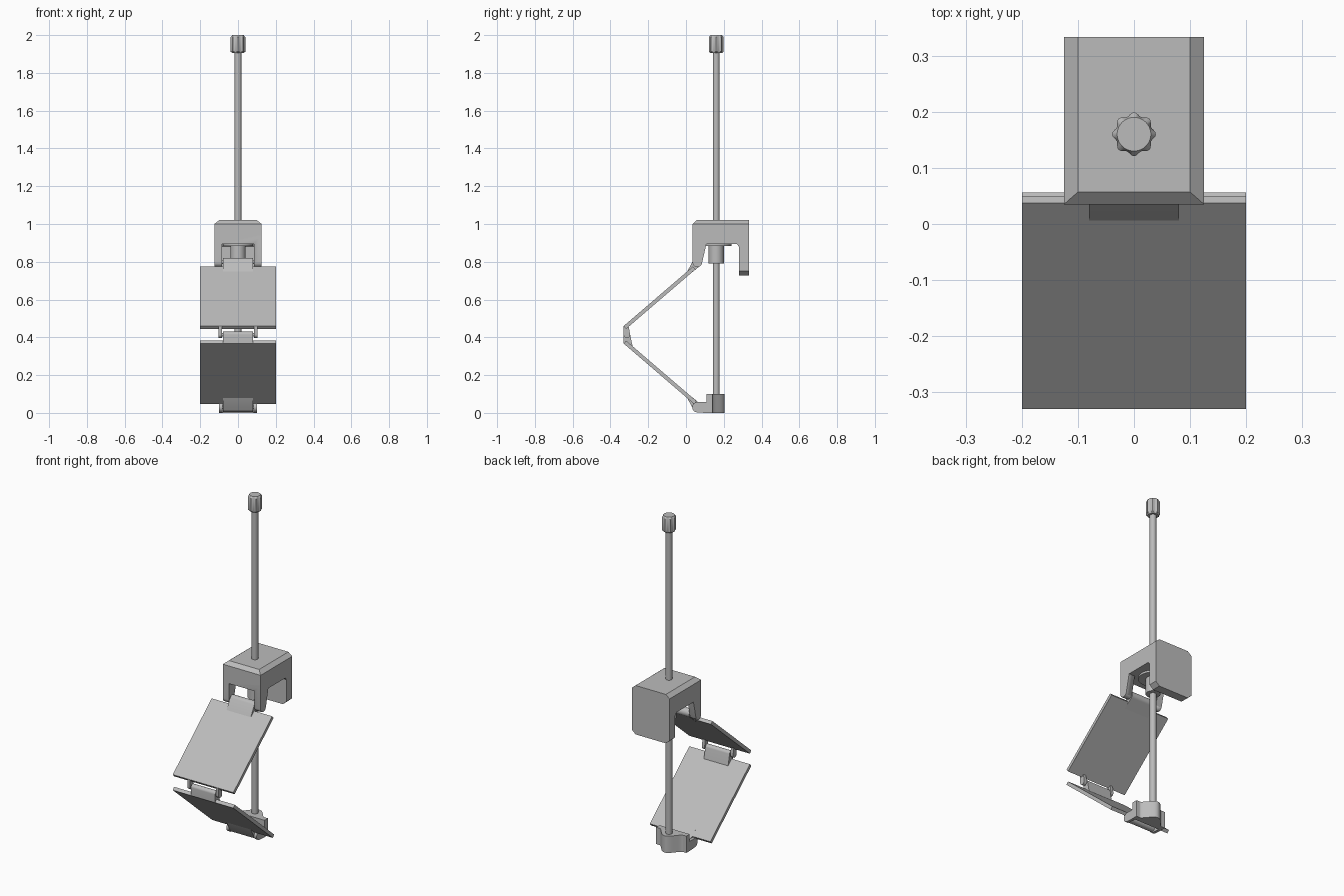
import bpy, bmesh, math
from mathutils import Vector

if "Cube" in bpy.data.objects:
    bpy.data.objects.remove(bpy.data.objects["Cube"], do_unlink=True)

grey = bpy.data.materials.new("plain grey")
grey.use_nodes = True
tone = (0.5, 0.5, 0.5, 1)
grey.diffuse_color = tone
grey.node_tree.nodes["Principled BSDF"].inputs["Base Color"].default_value = tone


def finish(bm, name):
    bmesh.ops.recalc_face_normals(bm, faces=bm.faces)
    mesh = bpy.data.meshes.new(name)
    bm.to_mesh(mesh)
    bm.free()
    mesh.materials.append(grey)
    ob = bpy.data.objects.new(name, mesh)
    bpy.context.collection.objects.link(ob)
    bpy.ops.object.select_all(action='DESELECT')
    ob.select_set(True)
    bpy.context.view_layer.objects.active = ob
    bpy.ops.object.shade_smooth_by_angle(angle=math.radians(30))
    return ob


def prism(name, outline, lo, hi, axis):
    """Extrude a 2D outline from lo to hi along the given axis."""
    def place(p, t):
        q = list(p)
        q.insert("xyz".index(axis), t)
        return q
    bm = bmesh.new()
    face = bm.faces.new([bm.verts.new(place(p, lo)) for p in outline])
    moved = bmesh.ops.extrude_face_region(bm, geom=[face])["geom"]
    step = Vector(place((0, 0), hi - lo))
    bmesh.ops.translate(bm, vec=step, verts=[v for v in moved if isinstance(v, bmesh.types.BMVert)])
    return finish(bm, name)


def arc(center, r, start=0, end=360, n=32):
    full = end - start == 360
    angles = [math.radians(start + (end - start) * i / (n if full else n - 1)) for i in range(n)]
    return [(center[0] + r * math.cos(a), center[1] + r * math.sin(a)) for a in angles]


def hull(name, points, lo, hi):
    """Convex side outline extruded along x."""
    pts = sorted(set(points))

    def chain(seq):
        out = []
        for p in seq:
            while len(out) > 1 and ((out[-1][0] - out[-2][0]) * (p[1] - out[-2][1])
                                    - (out[-1][1] - out[-2][1]) * (p[0] - out[-2][0])) <= 1e-9:
                out.pop()
            out.append(p)
        return out[:-1]
    return prism(name, chain(pts) + chain(pts[::-1]), lo, hi, "x")


def rect(a, b, c, d):
    return [(a, c), (b, c), (b, d), (a, d)]


def carve(ob, cutter, operation):
    cutter.hide_render = True
    mod = ob.modifiers.new("carve", 'BOOLEAN')
    mod.operation, mod.object, mod.solver = operation, cutter, 'EXACT'
    bpy.context.view_layer.objects.active = ob
    bpy.ops.object.modifier_apply(modifier=mod.name)
    bpy.data.objects.remove(cutter, do_unlink=True)


ROD_Y = 0.16
TOP_PIVOT, LOW_PIVOT, MID_PIVOT = (0.06, 0.797), (0.06, 0.03), (-0.313, 0.414)
MIRROR_Z = 0.827

# Threaded rod and scalloped knob
rod = prism("rod", arc((0, ROD_Y), 0.018), 0.01, 1.95, "z")
bm = bmesh.new()
rings = []
for z, size, wave in ((1.905, 0.030, 0), (1.912, 0.036, 0.003), (1.99, 0.036, 0.003), (2.0, 0.030, 0)):
    ring = []
    for i in range(64):
        a = math.tau * i / 64
        r = size + wave * math.cos(8 * a)
        ring.append(bm.verts.new((r * math.cos(a), ROD_Y + r * math.sin(a), z)))
    rings.append(ring)
for low, high in zip(rings, rings[1:]):
    for i in range(64):
        j = (i + 1) % 64
        bm.faces.new((low[i], low[j], high[j], high[i]))
bm.faces.new(rings[0])
bm.faces.new(rings[-1])
finish(bm, "knob")

# Upper clamp block: side outline with legs, chamfered sides and front opening
side = [(0.035, 1.0), (0.057, 1.02), (0.333, 1.02), (0.333, 0.728), (0.28, 0.728),
        (0.28, 0.88), (0.268, 0.895), (0.108, 0.895)]
side += arc(TOP_PIVOT, 0.025, -15, -180, 14)
block = prism("clamp_block", side, -0.125, 0.125, "x")
envelope = [(-0.1, 1.02), (0.1, 1.02), (0.125, 1.0), (0.125, 0.75),
            (0.1, 0.728), (-0.1, 0.728), (-0.125, 0.75), (-0.125, 1.0)]
carve(block, prism("envelope_cutter", envelope, -0.1, 0.5, "y"), 'INTERSECT')
carve(block, prism("opening_cutter", rect(-0.085, 0.085, 0.7, 0.895), -0.1, 0.2, "y"), 'DIFFERENCE')

# Flanged nut below the block
prism("nut_flange", arc((0, ROD_Y), 0.08), 0.883, 0.897, "z")
prism("nut_sleeve", arc((0, ROD_Y), 0.04), 0.79, 0.884, "z")

# Foot with a wavy back and two forward lugs
back = []
for i in range(41):
    x = 0.1 - 0.2 * i / 40
    bump = 0.5 * (1 + math.cos(math.pi * min(1, abs(x) / 0.075)))
    back.append((x, 0.14 + 0.063 * bump ** 0.7))
prism("foot_body", [(-0.1, 0.108), (0.1, 0.108)] + back, 0, 0.1, "z")
for s, label in ((1, "left"), (-1, "right")):
    lo, hi = sorted((s * 0.083, s * 0.1))
    hull("foot_lug_" + label, arc(LOW_PIVOT, 0.027) + rect(0.1, 0.115, 0, 0.057), lo, hi)

# Two folding panels, the lower one mirrored
outer_top, outer_end = Vector((0.037, 0.775)), Vector((-0.33, 0.46))
along = (outer_top - outer_end).normalized()
inward = Vector((along.y, -along.x)) * 0.02


def flip(points, lower):
    return [(p[0], MIRROR_Z - p[1] if lower else p[1]) for p in points]


for lower, label, pivot in ((False, "upper", TOP_PIVOT), (True, "lower", LOW_PIVOT)):
    top = outer_top + along * (0.008 if lower else 0)
    slab = [top, outer_end, outer_end + inward, top + inward]
    prism(label + "_panel", flip(slab, lower), -0.2, 0.2, "x")
    # Hinge tab at the outer pivot
    root = outer_top - along * 0.04
    hull(label + "_panel_tab", flip([root, root + inward], lower) + arc(pivot, 0.024), -0.08, 0.08)

# Middle hinge: lugs on the upper panel, tab on the lower one
knuckle = arc(MID_PIVOT, 0.017)
near, far = outer_end, outer_end + along * 0.045
for s, label in ((1, "left"), (-1, "right")):
    lo, hi = sorted((s * 0.085, s * 0.103))
    hull("middle_lug_" + label, knuckle + flip([near, near + inward, near + along * 0.03], False), lo, hi)
hull("middle_tab", knuckle + flip([near, far, far + inward], True), -0.08, 0.08)

# Hinge pins
for pivot, label, half in ((TOP_PIVOT, "top", 0.12), (LOW_PIVOT, "bottom", 0.098), (MID_PIVOT, "middle", 0.1)):
    prism(label + "_pin", arc(pivot, 0.009, n=20), -half, half, "x")
